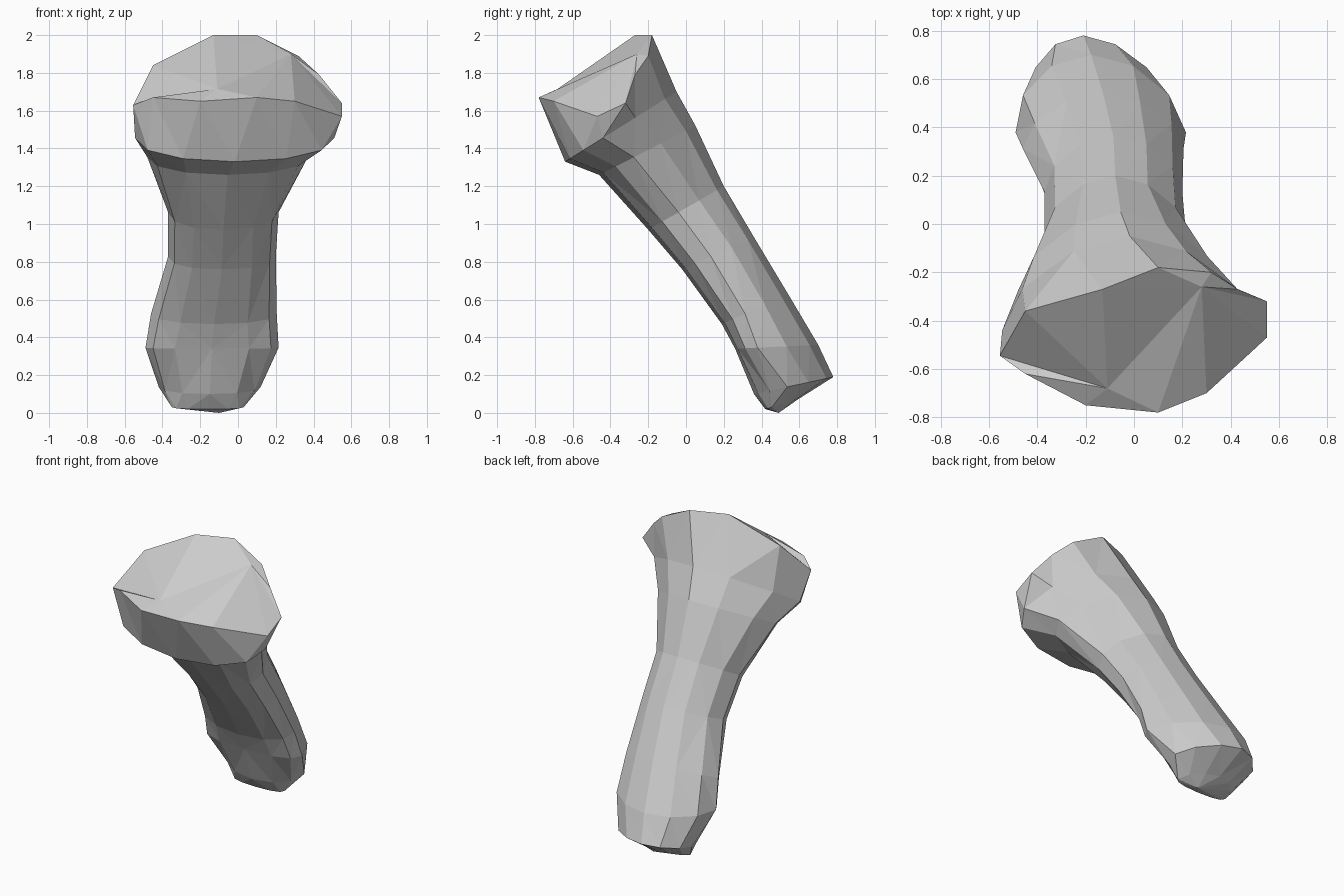
import bpy, bmesh
from math import sin, cos, pi

if "Cube" in bpy.data.objects:
    bpy.data.objects.remove(bpy.data.objects["Cube"])

SIDES = 12


def signed_pow(v, p):
    return abs(v) ** p * (1 if v >= 0 else -1)


def ring(bm, fy, fz, by, bz, x0, x1, mid, power, skew):
    """Tilted section from a front point to a back point; mid places the widest line."""
    verts = []
    for k in range(SIDES):
        t = 2 * pi * k / SIDES
        p = power * (1.25 if cos(t) < 0 else 1)  # straighter flanks at the back
        u = -signed_pow(cos(t), p)
        v = signed_pow(sin(t), p)
        f = mid + u * (1 - mid if u > 0 else mid)
        x = (x0 + x1) / 2 + v * (x1 - x0) / 2 + skew * max(u, 0)
        verts.append(bm.verts.new((x, fy + f * (by - fy), fz + f * (bz - fz))))
    return verts


# Sections up the leaning shaft:
# front y, z, back y, z, left x, right x, mid, power, sideways shift of the back
sections = [
    (0.42, 0.02, 0.59, 0.07, -0.35, 0.03, 0.2, 0.85, -0.03),
    (0.36, 0.10, 0.78, 0.19, -0.42, 0.12, 0.42, 0.9, -0.06),
    (0.26, 0.34, 0.70, 0.36, -0.49, 0.215, 0.27, 0.85, -0.04),
    (0.19, 0.47, 0.54, 0.63, -0.46, 0.205, 0.35, 0.9, 0),
    (-0.02, 0.76, 0.36, 0.93, -0.37, 0.20, 0.4, 0.85, 0),
    (-0.20, 0.97, 0.20, 1.20, -0.37, 0.215, 0.4, 0.9, 0),
    (-0.46, 1.26, 0.05, 1.52, -0.48, 0.37, 0.36, 0.95, 0),
    (-0.64, 1.33, -0.05, 1.70, -0.545, 0.51, 0.34, 0.95, 0),
]

# Uneven rim of the flared head
rim = [
    (0.10, -0.78, 1.67), (0.30, -0.70, 1.65), (0.55, -0.47, 1.57),
    (0.55, -0.32, 1.64), (0.43, -0.27, 1.79), (0.32, -0.20, 1.89),
    (0.10, -0.18, 2.00), (-0.13, -0.27, 2.00), (-0.45, -0.36, 1.84),
    (-0.555, -0.545, 1.63), (-0.45, -0.62, 1.67), (-0.20, -0.75, 1.65),
]

bm = bmesh.new()
loops = [ring(bm, *s) for s in sections]
loops.append([bm.verts.new(p) for p in rim])

# Faceted skin between neighbouring sections
for a, b in zip(loops, loops[1:]):
    for k in range(SIDES):
        n = (k + 1) % SIDES
        bm.faces.new((a[k], a[n], b[n], b[k]))


def fan(loop, hub, start, stop):
    for k in range(start, stop):
        bm.faces.new((loop[k % SIDES], loop[(k + 1) % SIDES], hub))


# Fanned foot
fan(loops[0], bm.verts.new((-0.10, 0.49, 0.0)), 0, SIDES)

# Top face: two fans, joined along the slope between their hubs
top = loops[-1]
high = bm.verts.new((0.28, -0.26, 1.90))
low = bm.verts.new((-0.11, -0.68, 1.715))
fan(top, high, 0, 7)
fan(top, low, 7, SIDES)
bm.faces.new((high, top[7], low))
bm.faces.new((high, low, top[0]))

bmesh.ops.triangulate(bm, faces=bm.faces[:])
bmesh.ops.recalc_face_normals(bm, faces=bm.faces[:])
mesh = bpy.data.meshes.new("leaning_bone")
bm.to_mesh(mesh)
bm.free()
bone = bpy.data.objects.new("leaning_bone", mesh)
bpy.context.collection.objects.link(bone)
